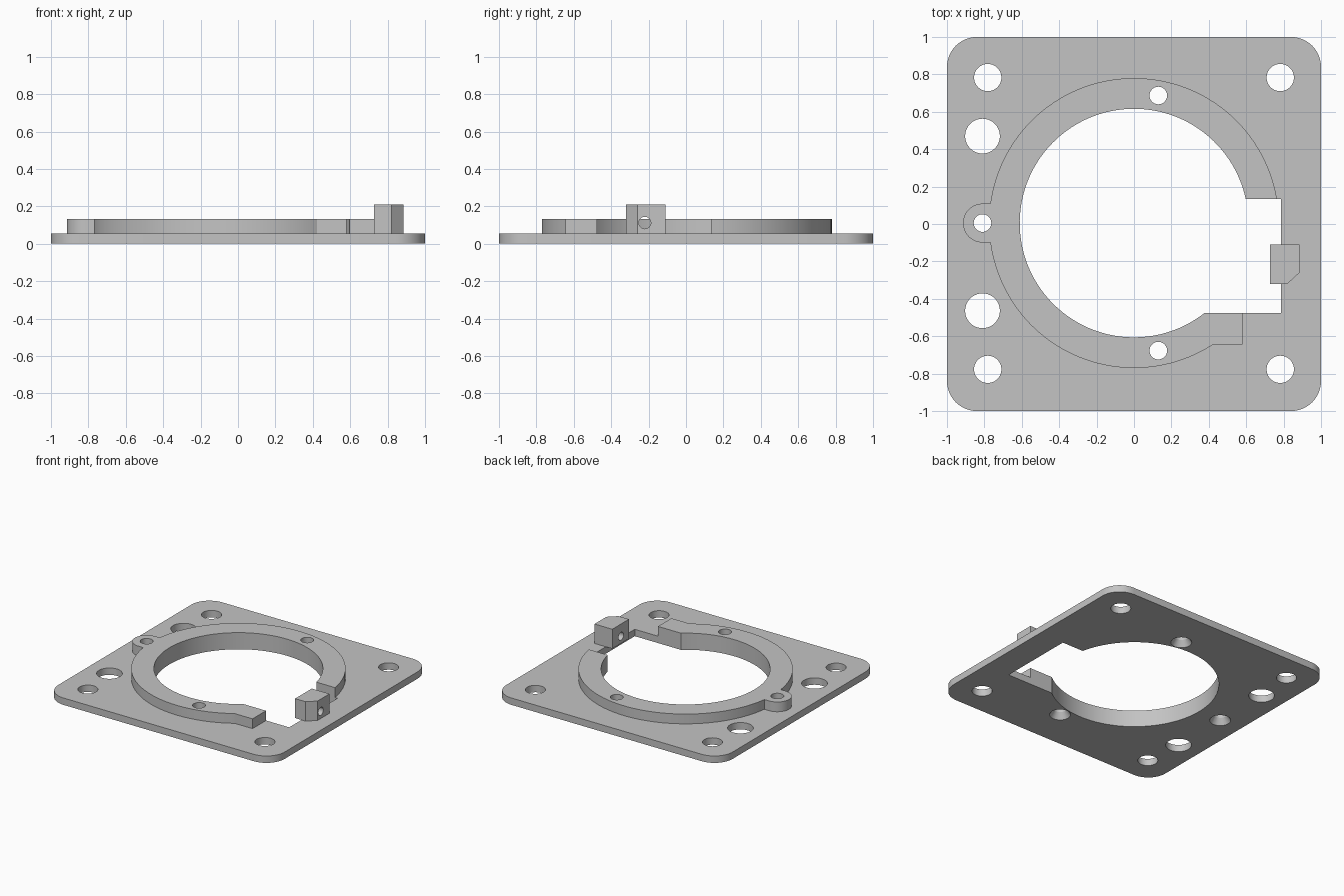
import bpy, bmesh, math
from mathutils import Matrix, Vector

if "Cube" in bpy.data.objects:
    bpy.data.objects.remove(bpy.data.objects["Cube"], do_unlink=True)

grey = bpy.data.materials.new("plain grey")
grey.use_nodes = True
grey.diffuse_color = (0.55, 0.55, 0.55, 1)
grey.node_tree.nodes["Principled BSDF"].inputs["Base Color"].default_value = (0.55, 0.55, 0.55, 1)

CY = 0.005                      # centre of the ring in y
INNER, OUTER = 0.611, 0.775     # ring radii
PLATE_TOP, RING_TOP, BLOCK_TOP = 0.055, 0.133, 0.21
CUT_X, CUT_LOW, CUT_HIGH = 0.785, -0.475, 0.135


def arc(cx, cy, r, start, end, steps):
    return [(cx + r * math.cos(start + (end - start) * i / steps),
             cy + r * math.sin(start + (end - start) * i / steps)) for i in range(steps + 1)]


def to_object(name, bm):
    bmesh.ops.recalc_face_normals(bm, faces=bm.faces)
    mesh = bpy.data.meshes.new(name)
    bm.to_mesh(mesh)
    bm.free()
    mesh.materials.append(grey)
    obj = bpy.data.objects.new(name, mesh)
    bpy.context.collection.objects.link(obj)
    return obj


def prism(name, outline, low, high):
    bm = bmesh.new()
    face = bm.faces.new([bm.verts.new((x, y, low)) for x, y in outline])
    top = bmesh.ops.extrude_face_region(bm, geom=[face])["geom"]
    bmesh.ops.translate(bm, vec=(0, 0, high - low),
                        verts=[v for v in top if isinstance(v, bmesh.types.BMVert)])
    return to_object(name, bm)


def drill(centre, r1, r2, depth, axis="Z"):
    bm = bmesh.new()
    turn = Matrix.Rotation(math.pi / 2, 4, "Y") if axis == "X" else Matrix()
    bmesh.ops.create_cone(bm, cap_ends=True, segments=40, radius1=r1, radius2=r2, depth=depth,
                          matrix=Matrix.Translation(Vector(centre)) @ turn)
    obj = to_object("drill", bm)
    obj.hide_render = True
    return obj


def activate(obj):
    bpy.ops.object.select_all(action="DESELECT")
    obj.select_set(True)
    bpy.context.view_layer.objects.active = obj


def cut(obj, cutters):
    activate(obj)
    for cutter in cutters:
        mod = obj.modifiers.new("cut", "BOOLEAN")
        mod.operation, mod.solver, mod.object = "DIFFERENCE", "EXACT", cutter
        bpy.ops.object.modifier_apply(modifier=mod.name)


# Shared inner arc, running counter-clockwise from the upper to the lower opening edge
a_high = math.asin((CUT_HIGH - CY) / INNER)
a_low = 2 * math.pi + math.asin((CUT_LOW - CY) / INNER)
inner = arc(0, CY, INNER, a_high, a_low, 96)

# Base plate with rounded corners
R = 0.16
corners = []
for i, (sx, sy) in enumerate([(1, 1), (-1, 1), (-1, -1), (1, -1)]):
    corners += arc(sx * (1 - R), sy * (1 - R), R, i * math.pi / 2, (i + 1) * math.pi / 2, 12)
plate = prism("base_plate", corners, 0, PLATE_TOP)

# Raised ring with a side tab and a squared lower end
TAB_X, TAB_R, END_X, END_Y = -0.81, 0.104, 0.58, -0.645
tab_a = math.asin(TAB_R / OUTER)
outline = arc(0, CY, OUTER, math.asin((CUT_HIGH - CY) / OUTER), math.pi - tab_a, 60)
outline += arc(TAB_X, CY, TAB_R, math.pi / 2, 3 * math.pi / 2, 24)
outline += arc(0, CY, OUTER, math.pi + tab_a, 2 * math.pi + math.asin((END_Y - CY) / OUTER), 44)
outline += [(END_X, END_Y), (END_X, CUT_LOW)] + inner[::-1]
ring = prism("raised_ring", outline, PLATE_TOP, RING_TOP)

# Overhanging block with a chamfered corner
block = prism("stop_block", [(0.728, -0.32), (0.82, -0.32), (0.885, -0.26), (0.885, -0.11), (0.728, -0.11)],
              PLATE_TOP, BLOCK_TOP)

# Openings and holes
opening = prism("opening_cutter", inner + [(CUT_X, CUT_LOW), (CUT_X, CUT_HIGH)], -0.1, 0.2)
opening.hide_render = True
mounts = [drill((sx * 0.782, sy * 0.78 + 0.003, 0), 0.073, 0.073, 0.5) for sx in (-1, 1) for sy in (-1, 1)]
mounts += [drill((-0.81, sy * 0.467 + 0.003, 0), 0.093, 0.093, 0.5) for sy in (-1, 1)]
screw_spots = [(0.13, 0.687), (0.13, -0.677), (TAB_X, CY)]
screws = [drill((x, y, 0), 0.047, 0.047, 0.5) for x, y in screw_spots]
sinks = [drill((x, y, 0.02), 0.082, 0.046, 0.06) for x, y in screw_spots]
pin = drill((0.8, -0.22, 0.112), 0.032, 0.032, 0.5, "X")

cut(plate, [opening] + mounts + screws + sinks)
cut(ring, screws)
cut(block, [pin])

for helper in [opening, pin] + mounts + screws + sinks:
    bpy.data.objects.remove(helper, do_unlink=True)
for part in (plate, ring, block):
    activate(part)
    bpy.ops.object.shade_smooth_by_angle(angle=math.radians(30))
